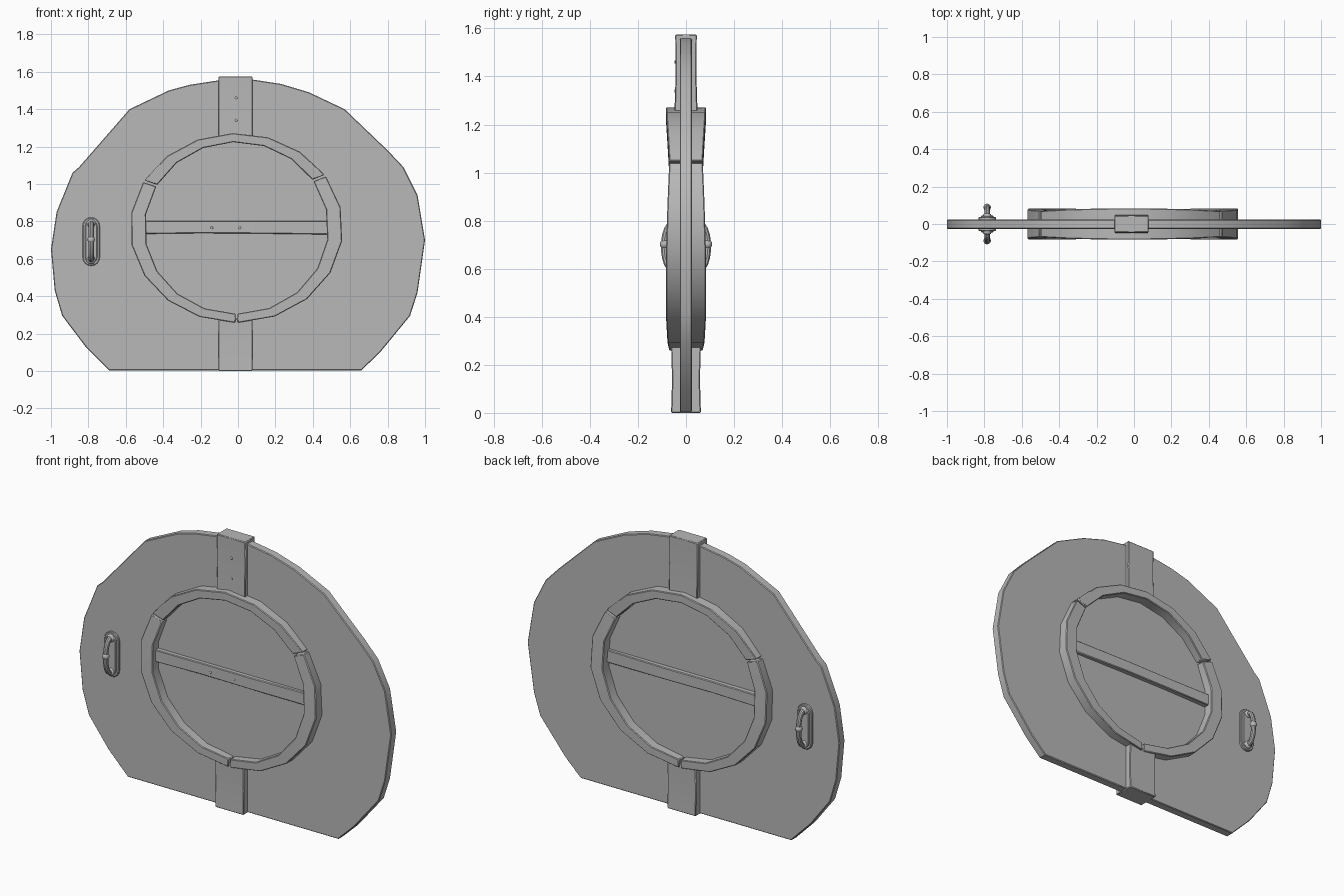
import bpy
import bmesh
from math import sin, cos, pi, radians
from mathutils import Vector, Matrix

cube = bpy.data.objects.get("Cube")
if cube:
    bpy.data.objects.remove(cube, do_unlink=True)

metal = bpy.data.materials.new("grey_metal")
metal.use_nodes = True
grey = (0.48, 0.48, 0.48, 1)
metal.diffuse_color = grey
metal.node_tree.nodes["Principled BSDF"].inputs["Base Color"].default_value = grey


def finish(name, bm, bevel=0):
    """Turn a bmesh into a named, shaded object."""
    bmesh.ops.recalc_face_normals(bm, faces=bm.faces)
    mesh = bpy.data.meshes.new(name)
    bm.to_mesh(mesh)
    bm.free()
    mesh.materials.append(metal)
    obj = bpy.data.objects.new(name, mesh)
    bpy.context.collection.objects.link(obj)
    if bevel:
        mod = obj.modifiers.new("soft_edge", "BEVEL")
        mod.width = bevel
        mod.segments = 1
        mod.limit_method = "ANGLE"
        mod.angle_limit = radians(50)
    bpy.ops.object.select_all(action="DESELECT")
    obj.select_set(True)
    bpy.context.view_layer.objects.active = obj
    bpy.ops.object.shade_smooth_by_angle(angle=radians(35))
    return obj


def prism(name, outline, front, back, bevel=0):
    """Extrude an (x, z) outline along y."""
    bm = bmesh.new()
    face = bm.faces.new([bm.verts.new((x, front, z)) for x, z in outline])
    new = bmesh.ops.extrude_face_region(bm, geom=[face])["geom"]
    moved = [v for v in new if isinstance(v, bmesh.types.BMVert)]
    bmesh.ops.translate(bm, verts=moved, vec=(0, back - front, 0))
    return finish(name, bm, bevel)


def loft(name, sections, bevel=0):
    """Skin a row of equal-sized cross-sections and cap the ends."""
    bm = bmesh.new()
    rows = [[bm.verts.new(p) for p in section] for section in sections]
    for a, b in zip(rows, rows[1:]):
        for i in range(len(a)):
            j = (i + 1) % len(a)
            bm.faces.new((a[i], a[j], b[j], b[i]))
    bm.faces.new(rows[0])
    bm.faces.new(rows[-1])
    return finish(name, bm, bevel)


def stadium(x, z, radius, half_height, steps=8):
    """Rounded slot outline around (x, z)."""
    points = []
    for end in (1, -1):
        for i in range(steps + 1):
            a = pi * i / steps
            points.append((x + end * radius * cos(a),
                           z + end * (half_height - radius + radius * sin(a))))
    return points


def ball(name, centre, radius, scale=(1, 1, 1)):
    bm = bmesh.new()
    bmesh.ops.create_uvsphere(bm, u_segments=12, v_segments=8, radius=radius)
    bm.transform(Matrix.Translation(centre) @ Matrix.Diagonal((*scale, 1)))
    return finish(name, bm)


def tube(name, path, radius, sides=10):
    """Round bar along a path lying in a plane of constant x."""
    sections = []
    for i, p in enumerate(path):
        along = path[min(i + 1, len(path) - 1)] - path[max(i - 1, 0)]
        across = Vector((1, 0, 0))
        out = along.cross(across).normalized()
        sections.append([p + radius * (across * cos(2 * pi * k / sides)
                                       + out * sin(2 * pi * k / sides))
                         for k in range(sides)])
    return loft(name, sections)


# Rough-hewn door slab with a flat foot
slab = [(-.69, .004), (.66, .004), (.76, .1), (.92, .295), (.96, .42), (1, .7),
        (.96, .94), (.885, 1.09), (.8, 1.18), (.57, 1.4), (.38, 1.49),
        (.23, 1.535), (0, 1.57), (-.26, 1.53), (-.37, 1.5), (-.58, 1.4),
        (-.85, 1.09), (-.885, 1.06), (-.97, .85), (-1, .65), (-.98, .43),
        (-.94, .295), (-.815, .13)]
prism("door_slab", slab, -.026, .024, bevel=.004)

# Raised ring in three slightly bulging segments
ring_x, ring_z = -.008, .765
joints = [33.5, 150.5, 270, 393.5]
for number, (start, end) in enumerate(zip(joints, joints[1:])):
    sections = []
    steps = 6
    for i in range(steps + 1):
        t = i / steps
        a = radians(start + .6 + (end - start - 1.2) * t)
        depth = .07 + .014 * sin(pi * t)
        inner = (ring_x + .49 * cos(a), ring_z + .459 * sin(a))
        outer = (ring_x + .57 * cos(a), ring_z + .507 * sin(a))
        sections.append([(x, y, z) for (x, z), y in
                         ((inner, -depth), (outer, -depth),
                          (outer, depth), (inner, depth))])
    loft(f"ring_segment_{number + 1}", sections, bevel=.004)

# Vertical straps above and below the ring
for name, low, high, depths in (
        ("upper_strap", 1.25, 1.575, (.048, .043, .045)),
        ("lower_strap", 0, .28, (.062, .058, .062))):
    sections = []
    for i, d in enumerate(depths):
        z = low + (high - low) * i / 2
        sections.append([(-.105, -d, z), (.078, -d, z), (.078, d, z), (-.105, d, z)])
    loft(name, sections, bevel=.004)

# Crossbar inside the ring, thinner towards its left end
sections = []
for x, depth, low in ((-.5, .054, .733), (-.2, .05, .737), (.1, .052, .735),
                      (.487, .042, .73)):
    sections.append([(x, -depth, low), (x, depth, low),
                     (x, depth, .803), (x, -depth, .803)])
loft("crossbar", sections, bevel=.004)

# Small rivets on the upper strap and the crossbar
for name, y, spots in (("strap_rivet", .045, ((-.01, 1.34), (-.01, 1.46))),
                       ("crossbar_rivet", .051, ((-.14, .765), (.01, .765)))):
    for x, z in spots:
        ball(name, (x, -y, z), .007, (1, .5, 1))

# Pull handles on both faces of the door
hx, hz = -.785, .692
for side, label in ((-1, "front"), (1, "back")):
    prism(f"{label}_handle_plate", stadium(hx, hz, .046, .13),
          side * .02, side * .038, bevel=.004)
    prism(f"{label}_handle_boss", stadium(hx, hz, .033, .116),
          side * .03, side * .045, bevel=.004)
    path = []
    steps = 12
    for i in range(steps + 1):
        a = pi * i / steps
        path.append(Vector((hx, side * (.035 + .056 * sin(a) ** .7),
                            hz + .1 * cos(a))))
    tube(f"{label}_handle_grip", path, .014)
    ball(f"{label}_handle_bead", (hx, side * .089, hz + .01), .02)
    for end in (-1, 1):
        ball(f"{label}_handle_collar", (hx, side * .045, hz + end * .098),
             .023, (1, .6, 1))
